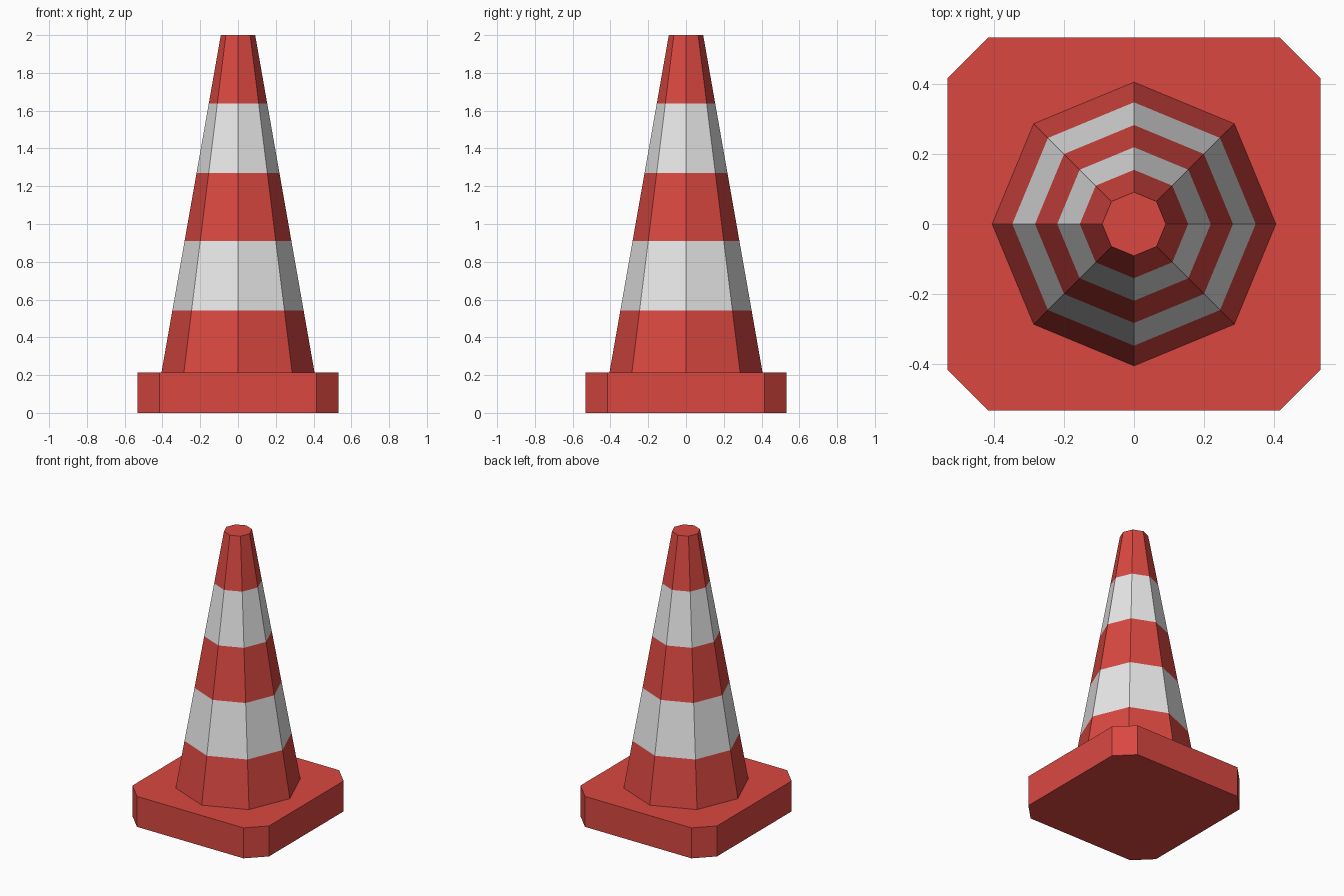
import bpy, bmesh, math

if "Cube" in bpy.data.objects:
    bpy.data.objects.remove(bpy.data.objects["Cube"])


def material(name, rgb):
    m = bpy.data.materials.new(name)
    m.diffuse_color = (*rgb, 1)
    m.use_nodes = True
    m.node_tree.nodes["Principled BSDF"].inputs["Base Color"].default_value = m.diffuse_color
    return m


RED = material("cone red", (0.70, 0.064, 0.053))
WHITE = material("stripe white", (0.80, 0.80, 0.80))


def loft(name, rings, mats, stripe=lambda i: 0):
    """Join rings of points bottom to top, cap both ends, colour each band by rule."""
    bm = bmesh.new()
    loops = [[bm.verts.new(p) for p in ring] for ring in rings]
    n = len(loops[0])
    for i, (lo, hi) in enumerate(zip(loops, loops[1:])):
        for k in range(n):
            j = (k + 1) % n
            bm.faces.new((lo[k], lo[j], hi[j], hi[k])).material_index = stripe(i)
    bm.faces.new(loops[0][::-1])
    bm.faces.new(loops[-1])
    bmesh.ops.recalc_face_normals(bm, faces=bm.faces)
    mesh = bpy.data.meshes.new(name)
    bm.to_mesh(mesh)
    bm.free()
    for m in mats:
        mesh.materials.append(m)
    obj = bpy.data.objects.new(name, mesh)
    bpy.context.collection.objects.link(obj)
    return obj


# Square base plate with cut corners
BASE_H, HALF, CUT = 0.215, 0.533, 0.416
quarter = [(HALF, -CUT), (HALF, CUT)]
outline = []
for q in range(4):
    c, s = round(math.cos(q * math.pi / 2)), round(math.sin(q * math.pi / 2))
    outline += [(x * c - y * s, x * s + y * c) for x, y in quarter]
loft("base_plate", [[(x, y, z) for x, y in outline] for z in (0, BASE_H)], [RED])

# Eight-sided tapered body, split at the stripe heights
R_LOW, R_TOP, TOP = 0.405, 0.091, 2.0
rings = []
for z in (BASE_H, 0.542, 0.911, 1.271, 1.638, TOP):
    r = R_LOW + (R_TOP - R_LOW) * (z - BASE_H) / (TOP - BASE_H)
    rings.append([(r * math.cos(k * math.pi / 4), r * math.sin(k * math.pi / 4), z)
                  for k in range(8)])
loft("striped_cone", rings, [RED, WHITE], stripe=lambda i: i % 2)
